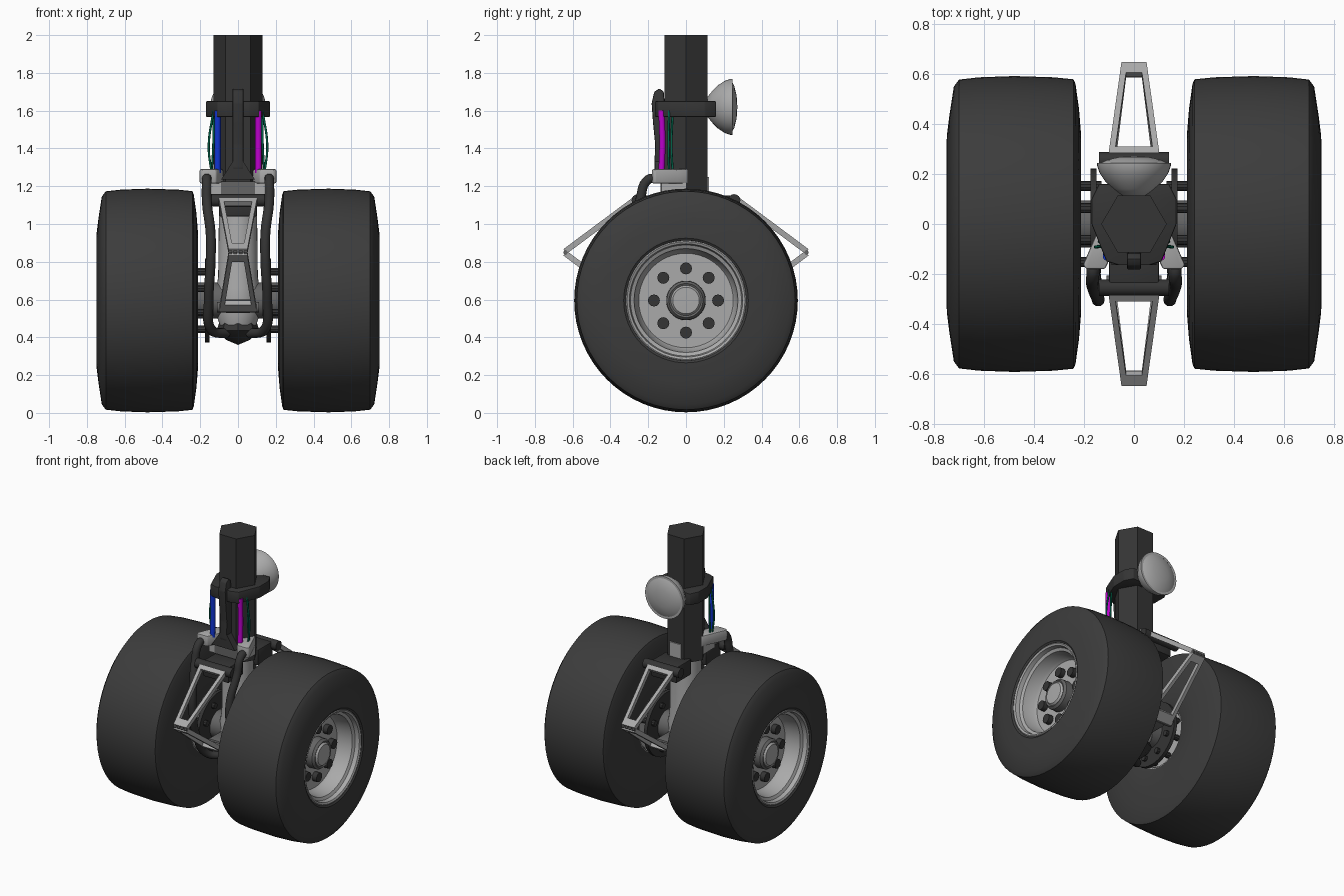
import bpy, bmesh, math
from mathutils import Vector

if "Cube" in bpy.data.objects:
    bpy.data.objects.remove(bpy.data.objects["Cube"])


def mat(name, r, g, b):
    m = bpy.data.materials.new(name)
    m.diffuse_color = (r, g, b, 1)
    m.use_nodes = True
    m.node_tree.nodes["Principled BSDF"].inputs["Base Color"].default_value = m.diffuse_color
    return m


RUBBER = mat("tyre_rubber", 0.045, 0.045, 0.045)
DARK = mat("dark_metal", 0.035, 0.035, 0.035)
MID = mat("mid_grey_metal", 0.13, 0.13, 0.13)
LIGHT = mat("light_grey_metal", 0.40, 0.40, 0.40)
BLUE = mat("blue_cable", 0.005, 0.035, 0.65)
MAGENTA = mat("magenta_cable", 0.5, 0.0, 0.6)
GREEN = mat("green_cable", 0.0, 0.13, 0.07)


def finish(bm, name, material, angle=35):
    bmesh.ops.remove_doubles(bm, verts=bm.verts, dist=1e-5)
    bmesh.ops.recalc_face_normals(bm, faces=bm.faces)
    me = bpy.data.meshes.new(name)
    bm.to_mesh(me)
    bm.free()
    ob = bpy.data.objects.new(name, me)
    bpy.context.collection.objects.link(ob)
    me.materials.append(material)
    if angle:
        bpy.ops.object.select_all(action='DESELECT')
        ob.select_set(True)
        bpy.context.view_layer.objects.active = ob
        bpy.ops.object.shade_smooth_by_angle(angle=math.radians(angle))
    return ob


def lathe(name, profile, axis, c, material, n=32, sign=1, turn=0, closed=False):
    """Spin (radius, distance along axis) points round the axis through c."""
    bm = bmesh.new()
    rings = []
    for r, t in profile:
        ring = []
        for i in range(n):
            a = math.tau * i / n + turn
            u, v, w = r * math.cos(a), r * math.sin(a), t * sign
            p = {'X': (w, u, v), 'Y': (u, w, v), 'Z': (u, v, w)}[axis]
            ring.append(bm.verts.new(Vector(p) + Vector(c)))
        rings.append(ring)
    pairs = list(zip(rings, rings[1:]))
    if closed:
        pairs.append((rings[-1], rings[0]))
    for a, b in pairs:
        for i in range(n):
            j = (i + 1) % n
            bm.faces.new((a[i], a[j], b[j], b[i]))
    return finish(bm, name, material)


def rod(name, axis, c, r, t0, t1, material, n=16, sign=1, turn=0):
    return lathe(name, [(0, t0), (r, t0), (r, t1), (0, t1)], axis, c, material, n, sign, turn)


def prism(name, pts, offset, material, bevel=0):
    """Extrude a flat outline of 3D points by an offset."""
    bm = bmesh.new()
    f = bm.faces.new([bm.verts.new(p) for p in pts])
    ext = bmesh.ops.extrude_face_region(bm, geom=[f])
    bmesh.ops.translate(bm, vec=offset, verts=[v for v in ext['geom'] if isinstance(v, bmesh.types.BMVert)])
    if bevel:
        bmesh.ops.bevel(bm, geom=bm.edges[:], offset=bevel, segments=2, affect='EDGES', profile=0.5)
    return finish(bm, name, material)


def box(name, x0, x1, y0, y1, z0, z1, material, bevel=0):
    pts = [(x0, y0, z0), (x1, y0, z0), (x1, y1, z0), (x0, y1, z0)]
    return prism(name, pts, (0, 0, z1 - z0), material, bevel)


def tube(name, pts, r, material):
    cu = bpy.data.curves.new(name, 'CURVE')
    cu.dimensions = '3D'
    cu.bevel_depth, cu.bevel_resolution, cu.resolution_u = r, 3, 8
    cu.use_fill_caps = True
    sp = cu.splines.new('BEZIER')
    sp.bezier_points.add(len(pts) - 1)
    for b, p in zip(sp.bezier_points, pts):
        b.co = p
        b.handle_left_type = b.handle_right_type = 'AUTO'
    ob = bpy.data.objects.new(name, cu)
    bpy.context.collection.objects.link(ob)
    cu.materials.append(material)
    bpy.ops.object.select_all(action='DESELECT')
    ob.select_set(True)
    bpy.context.view_layer.objects.active = ob
    bpy.ops.object.convert(target='MESH')
    bpy.ops.object.shade_smooth_by_angle(angle=math.radians(40))


def link(name, s, y0, z0, y1, z1, w0, w1, material):
    """Trapezoid frame with an open middle, from pivot (y0, z0) to tip (y1, z1)."""
    d = Vector((0, s * (y1 - y0), z1 - z0))
    nrm = d.normalized().cross(Vector((1, 0, 0))) * 0.03
    o = Vector((0, s * y0, z0)) - nrm / 2

    def corners(t0, t1, inset):
        out = []
        for t, sx in ((t0, -1), (t0, 1), (t1, 1), (t1, -1)):
            w = w0 + (w1 - w0) * t - inset
            out.append(o + d * t + Vector((sx * w, 0, 0)))
        return out
    bm = bmesh.new()
    loops = [[bm.verts.new(p + k) for p in corners(*q)]
             for k in (Vector(), nrm) for q in ((0, 1, 0), (0.13, 0.89, 0.024))]
    oa, ia, ob_, ib = loops
    for i in range(4):
        j = (i + 1) % 4
        for a, b in ((oa, ia), (ia, ib), (ib, ob_), (ob_, oa)):
            bm.faces.new((a[i], a[j], b[j], b[i]))
    return finish(bm, name, material, 0)


Z = 0.595  # axle height

# wheels, brakes and axle, mirrored left and right
for s, side in ((1, "right"), (-1, "left")):
    c = (0, 0, Z)
    lathe(side + "_tyre", [(0.20, 0.225), (0.24, 0.212), (0.36, 0.212), (0.46, 0.22), (0.56, 0.234),
          (0.579, 0.242), (0.587, 0.32), (0.592, 0.48), (0.587, 0.62), (0.578, 0.70), (0.55, 0.721),
          (0.44, 0.738), (0.36, 0.748), (0.33, 0.75), (0.318, 0.742), (0.31, 0.70), (0.20, 0.50)],
          'X', c, RUBBER, 64, s, closed=True)
    lathe(side + "_wheel_rim", [(0.322, 0.738), (0.312, 0.744), (0.300, 0.738), (0.294, 0.71), (0.275, 0.70),
          (0.262, 0.62), (0.25, 0.60), (0.11, 0.60), (0, 0.60)], 'X', c, LIGHT, 48, s)
    lathe(side + "_inner_hub", [(0, 0.24), (0.19, 0.24), (0.205, 0.222), (0.215, 0.222), (0.215, 0.28)],
          'X', c, LIGHT, 48, s)
    lathe(side + "_hub_ring", [(0.105, 0.59), (0.103, 0.65), (0.09, 0.665), (0.08, 0.66), (0.08, 0.60)],
          'X', c, MID, 32, s)
    lathe(side + "_hub_cap", [(0.08, 0.60), (0.08, 0.66), (0.07, 0.672), (0, 0.674)], 'X', c, LIGHT, 32, s)
    for i in range(8):
        a, b = math.tau * i / 8, math.tau * (i + 0.5) / 8
        rod(side + "_wheel_nut", 'X', (0, 0.17 * math.cos(a), Z + 0.17 * math.sin(a)), 0.032, 0.59, 0.635, DARK, 12, s)
        rod(side + "_brake_bolt", 'X', (0, 0.165 * math.cos(b), Z + 0.165 * math.sin(b)), 0.02, 0.13, 0.25, DARK, 10, s)
    lathe(side + "_brake_disc", [(0.10, 0.15), (0.222, 0.15), (0.222, 0.174), (0.10, 0.174)],
          'X', c, DARK, 40, s, closed=True)
    # brake hoses
    tube(side + "_brake_hose", [(s * 0.165, -0.15, 1.24), (s * 0.165, -0.20, 1.235), (s * 0.165, -0.245, 1.12),
         (s * 0.145, -0.295, 0.95), (s * 0.145, -0.30, 0.80), (s * 0.155, -0.24, 0.60),
         (s * 0.14, -0.14, 0.44), (s * 0.06, -0.06, 0.42)], 0.026, DARK)
    # hose bracket wings beside the strut
    outline = [(0.08, 0.01), (0.13, 0.01), (0.155, -0.05), (0.205, -0.165), (0.19, -0.18), (0.115, -0.18), (0.08, -0.10)]
    prism(side + "_hose_bracket", [(s * x, y, 1.215) for x, y in outline], (0, 0, 0.075), LIGHT, 0.008)
    box(side + "_bracket_foot", *sorted((s * 0.09, s * 0.135)), -0.13, 0.0, 1.16, 1.22, LIGHT)
    # coloured cables between collar and bracket
    tube(side + "_thick_cable", [(s * 0.108, -0.13, 1.27), (s * 0.108, -0.125, 1.43), (s * 0.108, -0.13, 1.60)],
         0.017, MAGENTA if s > 0 else BLUE)
    for k, bow in enumerate((0.012, -0.012)):
        tube(side + "_thin_cable", [(s * 0.14, -0.09 + k * 0.02, 1.27), (s * (0.143 + bow), -0.092 + k * 0.015, 1.41),
             (s * 0.13, -0.09 + k * 0.02, 1.60)], 0.006, GREEN)
rod("axle", 'X', (0, 0, Z), 0.095, -0.26, 0.26, MID, 32)

# hexagonal main strut and the sliding piston below it
rod("main_strut", 'Z', (0, 0, 0), 0.131, 1.12, 2.0, DARK, 6)
lathe("lower_piston", [(0, 1.14), (0.10, 1.14), (0.105, 0.72), (0.115, 0.66), (0.115, 0.52), (0.095, 0.46), (0, 0.44)],
      'Z', (0, 0, 0), LIGHT, 32)
lathe("strut_foot", [(0, 0.48), (0.10, 0.475), (0.115, 0.435), (0.06, 0.385), (0, 0.36)], 'Z', (0, 0, 0), DARK, 8)
box("rear_plate", -0.045, 0.045, 0.10, 0.122, 1.15, 1.25, LIGHT)
box("front_plate", -0.09, 0.09, -0.135, -0.10, 1.16, 1.225, MID)

# collar clamp
half = [(0.06, -0.165), (0.11, -0.15), (0.17, 0.0), (0.17, 0.10), (0.14, 0.16)]
ring = half + [(-x, y) for x, y in reversed(half)]
prism("collar", [(x, y, 1.567) for x, y in ring], (0, 0, 0.083), DARK, 0.006)

# curved lever on the front
lever = [(-0.11, 1.24), (-0.15, 1.24), (-0.168, 1.30), (-0.163, 1.42), (-0.175, 1.54), (-0.182, 1.64),
         (-0.168, 1.70), (-0.14, 1.718), (-0.118, 1.70), (-0.11, 1.60)]
prism("front_lever", [(-0.028, y, z) for y, z in lever], (0.056, 0, 0), DARK, 0.006)
prism("lever_foot", [(-0.09, -0.165, 1.235), (0.09, -0.165, 1.235), (0.028, -0.165, 1.33), (-0.028, -0.165, 1.33)],
      (0, 0.05, 0), DARK)

# landing lamp on the back of the collar
lathe("lamp_bowl", [(0, 0.11), (0.055, 0.115), (0.085, 0.14), (0.115, 0.17), (0.138, 0.205), (0.148, 0.235),
      (0.148, 0.245), (0.132, 0.245)], 'Y', (0, 0, 1.62), LIGHT, 40)
lathe("lamp_lens", [(0.134, 0.243), (0.11, 0.256), (0.06, 0.268), (0, 0.272)], 'Y', (0, 0, 1.62), LIGHT, 40)

# folding torque links front and back
for s, side in ((1, "rear"), (-1, "front")):
    link(side + "_upper_link", s, 0.25, 1.145, 0.64, 0.855, 0.105, 0.05, LIGHT)
    link(side + "_lower_link", s, 0.24, 0.545, 0.64, 0.845, 0.10, 0.05, LIGHT)
    box(side + "_upper_clevis", -0.10, 0.10, *sorted((s * 0.08, s * 0.25)), 1.04, 1.15, DARK, 0.008)
    rod(side + "_upper_pivot", 'X', (0, s * 0.255, 1.125), 0.033, -0.14, 0.14, DARK)
    box(side + "_lower_clevis", -0.07, 0.07, *sorted((s * 0.07, s * 0.23)), 0.53, 0.60, MID, 0.008)
    rod(side + "_lower_pivot", 'X', (0, s * 0.235, 0.56), 0.028, -0.11, 0.11, MID)
    for x in (-0.042, -0.014, 0.014, 0.042):
        rod("apex_bolt", 'X', (x, s * 0.635, 0.85), 0.014, -0.009, 0.009, MID, 10)
